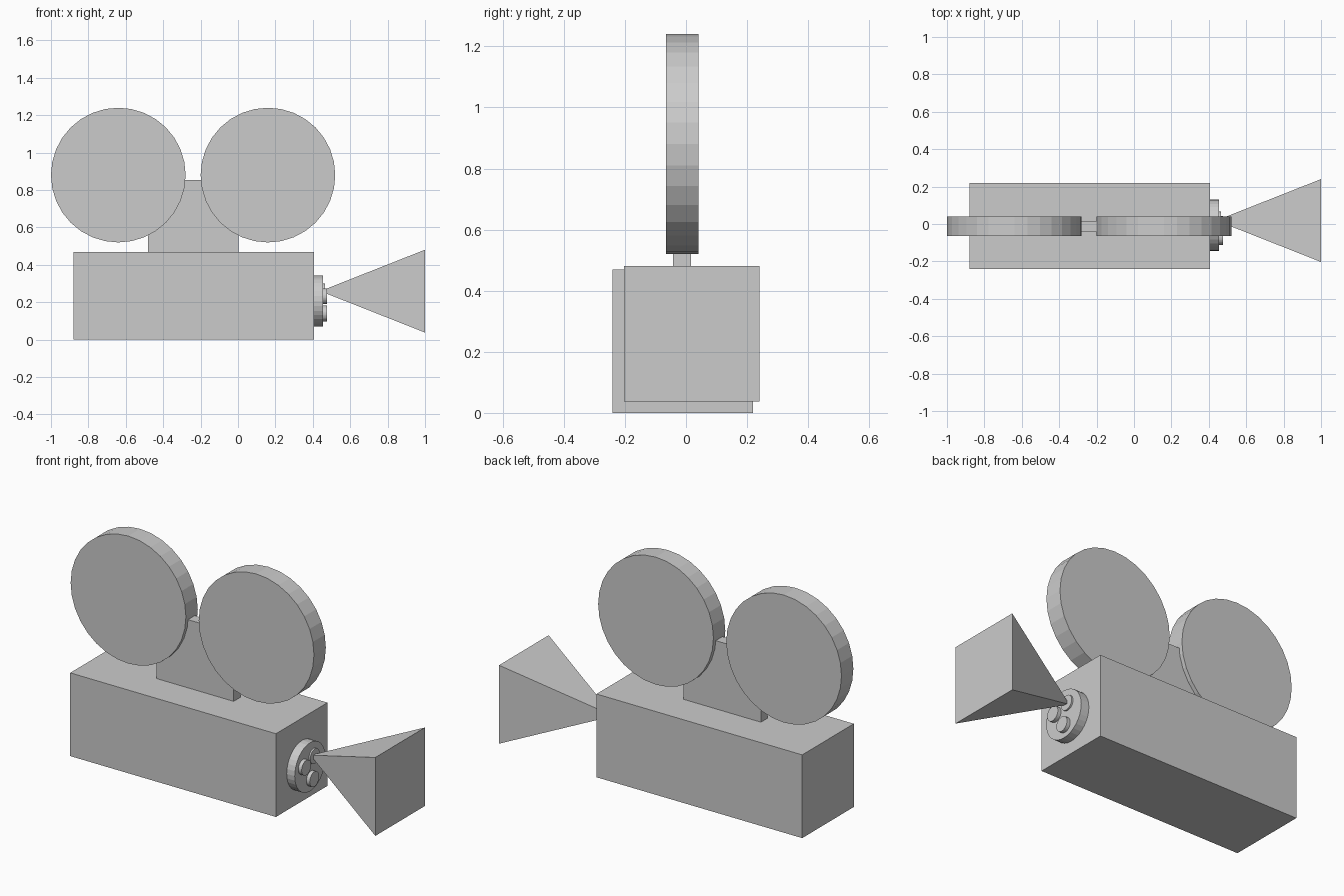
import bpy
from math import pi

if "Cube" in bpy.data.objects:
    bpy.data.objects.remove(bpy.data.objects["Cube"])


def box(name, lo, hi):
    size = [b - a for a, b in zip(lo, hi)]
    mid = [(a + b) / 2 for a, b in zip(lo, hi)]
    bpy.ops.mesh.primitive_cube_add(size=1, location=mid)
    ob = bpy.context.object
    ob.name, ob.scale = name, size
    return ob


def disc(name, radius, depth, center, rotation, sides=32):
    bpy.ops.mesh.primitive_cylinder_add(vertices=sides, radius=radius, depth=depth,
                                        location=center, rotation=rotation)
    bpy.context.object.name = name


def lens_disc(name, radius, x0, x1, y, z, sides=32):
    disc(name, radius, x1 - x0, ((x0 + x1) / 2, y, z), (0, pi / 2, 0), sides)


# Camera body and the bracket that carries the reels
box("camera_body", (-0.88, -0.24, 0), (0.405, 0.22, 0.47))
box("reel_bracket", (-0.48, -0.043, 0.46), (0.003, 0.017, 0.855))

# Two film reels facing the sides
for name, x in (("rear_reel", -0.64), ("front_reel", 0.16)):
    disc(name, 0.36, 0.106, (x, -0.012, 0.88), (pi / 2, 0, 0))

# Lens turret with three small lenses
lens_disc("lens_turret", 0.137, 0.395, 0.455, -0.007, 0.207)
for i, (y, z, end) in enumerate(((-0.07, 0.232, 0.476),
                                 (0.002, 0.14, 0.476),
                                 (0.024, 0.258, 0.464))):
    lens_disc(f"lens_{i + 1}", 0.042, 0.445, end, y, z)

# Pyramid lens hood: start from a box, collapse its inner end to the tip
hood = box("lens_hood", (0.445, -0.203, 0.038), (1.0, 0.24, 0.481))
for v in hood.data.vertices:
    if v.co.x < 0:
        v.co.y *= 0.01
        v.co.z *= 0.01
